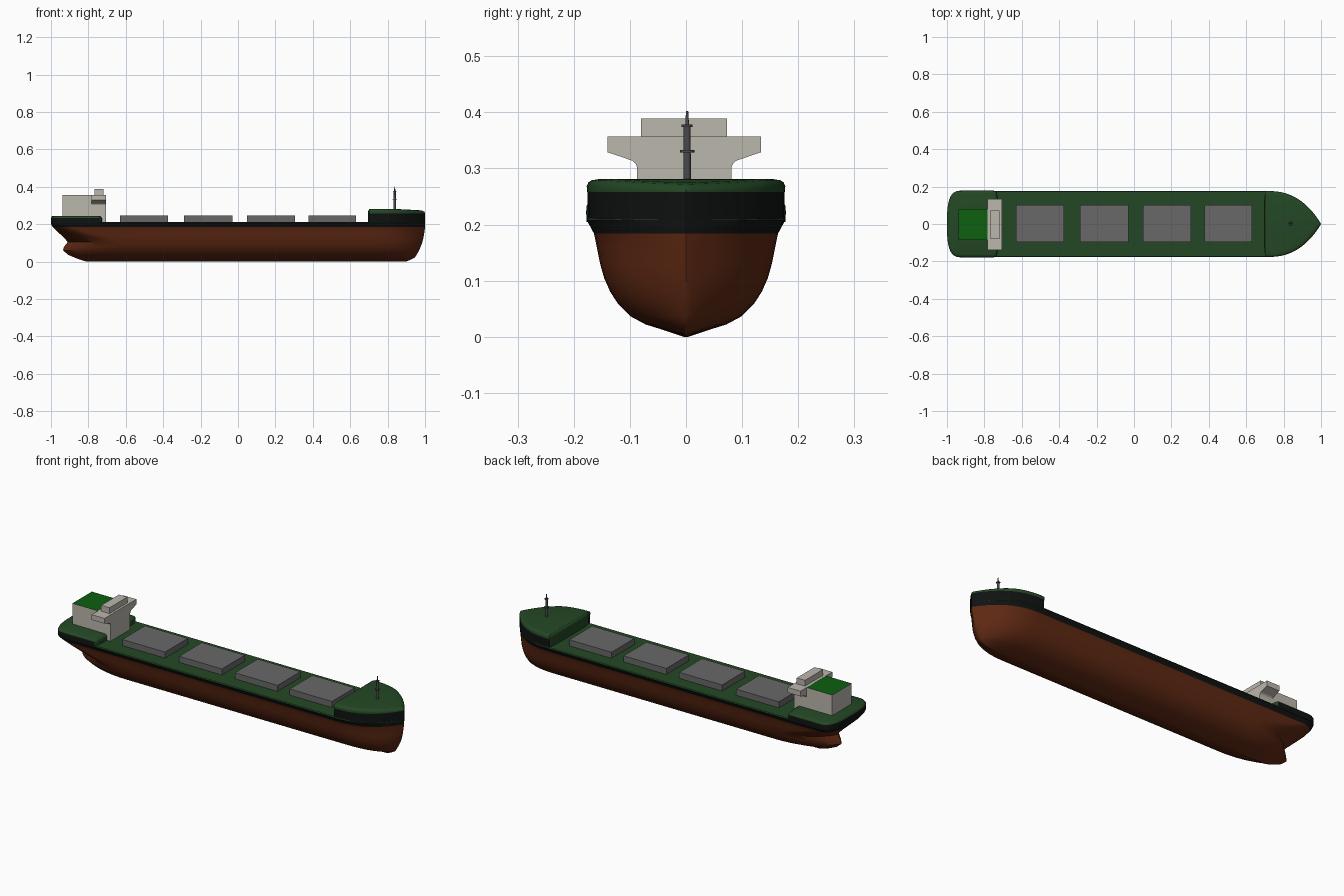
import bpy, bmesh, math

if "Cube" in bpy.data.objects:
    bpy.data.objects.remove(bpy.data.objects["Cube"])


def mat(name, r, g, b):
    m = bpy.data.materials.new(name)
    m.diffuse_color = (r, g, b, 1)
    m.use_nodes = True
    m.node_tree.nodes["Principled BSDF"].inputs["Base Color"].default_value = m.diffuse_color
    return m


RUST = mat("rust_brown", 0.11, 0.021, 0.006)
BLACK = mat("hull_black", 0.005, 0.006, 0.006)
GREEN = mat("deck_green", 0.017, 0.064, 0.018)
ROOF = mat("roof_green", 0.004, 0.115, 0.005)
CREAM = mat("house_cream", 0.50, 0.475, 0.42)
GREY = mat("hatch_grey", 0.14, 0.14, 0.14)
STEEL = mat("mast_grey", 0.07, 0.07, 0.075)


def finish(name, bm, mats, rule=None, smooth=None):
    bmesh.ops.remove_doubles(bm, verts=bm.verts, dist=1e-5)
    bmesh.ops.recalc_face_normals(bm, faces=bm.faces)
    bm.normal_update()
    if rule:
        for f in bm.faces:
            f.material_index = rule(f.calc_center_median(), f.normal)
    me = bpy.data.meshes.new(name)
    bm.to_mesh(me)
    bm.free()
    ob = bpy.data.objects.new(name, me)
    bpy.context.collection.objects.link(ob)
    for m in mats:
        me.materials.append(m)
    if smooth:
        bpy.ops.object.select_all(action='DESELECT')
        ob.select_set(True)
        bpy.context.view_layer.objects.active = ob
        bpy.ops.object.shade_smooth_by_angle(angle=math.radians(smooth))
    return ob


def taper(s, p, q):
    return max(0.0, 1 - (1 - s) ** p) ** (1 / q)


def waterline(z, w, xs, xb, stern, bow, n=14, mid=8):
    """Closed outline at one height; stern and bow are (length, p, q)."""
    half = []
    for i in range(n + 1):
        s = (i / n) ** 2
        half.append((xs + stern[0] * s, w * taper(s, *stern[1:])))
    a, b = xs + stern[0], xb - bow[0]
    for i in range(1, mid):
        half.append((a + (b - a) * i / mid, w))
    for i in range(n, -1, -1):
        s = (i / n) ** 1.6
        half.append((xb - bow[0] * s, w * taper(s, *bow[1:])))
    return ([(x, y, z) for x, y in half]
            + [(x, -y, z) for x, y in half[-2:0:-1]])


def loft(rings):
    bm = bmesh.new()
    vs = [[bm.verts.new(p) for p in r] for r in rings]
    n = len(vs[0])
    for lo, hi in zip(vs, vs[1:]):
        for i in range(n):
            j = (i + 1) % n
            bm.faces.new((lo[i], lo[j], hi[j], hi[i]))
    # cap top and bottom with strips across the beam
    for ring in (vs[0], vs[-1]):
        h = n // 2
        for i in range(h):
            q = [ring[i], ring[i + 1], ring[(n - i - 1) % n], ring[(n - i) % n]]
            bm.faces.new(list(dict.fromkeys(q)))
    return bm


def mix(a, b, t):
    return tuple(u + (v - u) * t for u, v in zip(a, b))


# main hull: height, half beam, stern x, bow x
levels = [(0.0, 0.004, -0.81, 0.90), (0.012, 0.040, -0.85, 0.927),
          (0.022, 0.072, -0.875, 0.945), (0.036, 0.098, -0.907, 0.955),
          (0.06, 0.122, -0.936, 0.968), (0.08, 0.135, -0.93, 0.977),
          (0.105, 0.146, -0.91, 0.986), (0.13, 0.153, -0.933, 0.992),
          (0.16, 0.159, -0.965, 0.997), (0.184, 0.164, -0.99, 1.0),
          (0.197, 0.171, -0.998, 1.0), (0.208, 0.177, -1.0, 1.0),
          (0.213, 0.174, -0.997, 0.997)]
rings = []
for z, w, xs, xb in levels:
    t = min(1, max(0, (z - 0.1) / 0.09))
    b = min(1, z / 0.15)
    rings.append(waterline(z, w, xs, xb,
                           mix((0.30, 2.0, 1.3), (0.08, 3.0, 3.0), t),
                           mix((0.22, 2.4, 1.5), (0.30, 2.6, 1.05), b)))
finish("hull", loft(rings), [RUST, BLACK, GREEN],
       lambda c, n: 0 if c.z < 0.184 and n.z < 0.9 else (1 if c.z < 0.209 else 2),
       40)

# raised bow deck
rings = [waterline(z, w, 0.695 + d, 1.0 - d, (0.03, 5, 5), (0.30 - d, 2.6, 1.05))
         for z, w, d in ((0.205, 0.175, 0), (0.235, 0.175, 0), (0.258, 0.176, 0),
                         (0.268, 0.177, 0.0), (0.275, 0.174, 0.004),
                         (0.279, 0.168, 0.012), (0.281, 0.155, 0.03))]
rings = [[(x, y, z - (0.008 * max(0, (x - 0.85) / 0.15) if z > 0.265 else 0))
          for x, y, z in r] for r in rings]
finish("bow_deck", loft(rings), [BLACK, GREEN],
       lambda c, n: 1 if c.z > 0.258 or n.x < -0.6 else 0, 40)

# raised stern deck
rings = [waterline(z, w, -1.0 + d, -0.728 - d, (0.08, 3, 3), (0.03, 5, 5))
         for z, w, d in ((0.205, 0.177, 0), (0.222, 0.178, 0), (0.234, 0.177, 0),
                         (0.241, 0.173, 0.004), (0.245, 0.163, 0.012))]
finish("stern_deck", loft(rings), [BLACK, GREEN],
       lambda c, n: 1 if c.z > 0.234 or n.x > 0.6 else 0, 40)


def box(name, x0, x1, y0, y1, z0, z1, mats, rule=None):
    bm = bmesh.new()
    bmesh.ops.create_cube(bm, size=1)
    for v in bm.verts:
        v.co = (x1 if v.co.x > 0 else x0, y1 if v.co.y > 0 else y0,
                z1 if v.co.z > 0 else z0)
    return finish(name, bm, mats, rule)


# cargo hatches
for i, (x0, x1) in enumerate(((-0.63, -0.373), (-0.288, -0.03),
                              (0.048, 0.305), (0.378, 0.632))):
    box(f"cargo_hatch_{i + 1}", x0, x1, -0.095, 0.101, 0.205, 0.246, [GREY])

# deck house with green roof, and wheelhouse top
box("deck_house", -0.937, -0.78, -0.086, 0.081, 0.235, 0.357, [CREAM, ROOF],
    lambda c, n: 1 if n.z > 0.9 else 0)
box("wheelhouse_top", -0.768, -0.718, -0.080, 0.073, 0.35, 0.389, [CREAM])

# bridge with side wings: half profile mirrored, then extruded along x
prof = [(0.084, 0.205), (0.084, 0.302), (0.087, 0.309), (0.093, 0.314),
        (0.137, 0.329), (0.137, 0.3572)]
outline = [(y, z) for y, z in prof] + [(-y, z) for y, z in reversed(prof)]
bm = bmesh.new()
face = bm.faces.new([bm.verts.new((-0.783, y - 0.003, z)) for y, z in outline])
ext = bmesh.ops.extrude_face_region(bm, geom=[face], use_keep_orig=True)
for v in [g for g in ext["geom"] if isinstance(g, bmesh.types.BMVert)]:
    v.co.x = -0.706
finish("bridge", bm, [CREAM])

# mast with two collars and a thin tip
for name, r1, r2, z0, z1 in (("mast_pole", 0.007, 0.006, 0.27, 0.376),
                             ("mast_lower_collar", 0.013, 0.013, 0.328, 0.333),
                             ("mast_upper_collar", 0.010, 0.010, 0.374, 0.378),
                             ("mast_tip", 0.0035, 0.002, 0.376, 0.402)):
    bm = bmesh.new()
    bmesh.ops.create_cone(bm, cap_ends=True, segments=16, radius1=r1, radius2=r2,
                          depth=z1 - z0)
    bmesh.ops.translate(bm, verts=bm.verts, vec=(0.838, 0.002, (z0 + z1) / 2))
    finish(name, bm, [STEEL], smooth=40)
